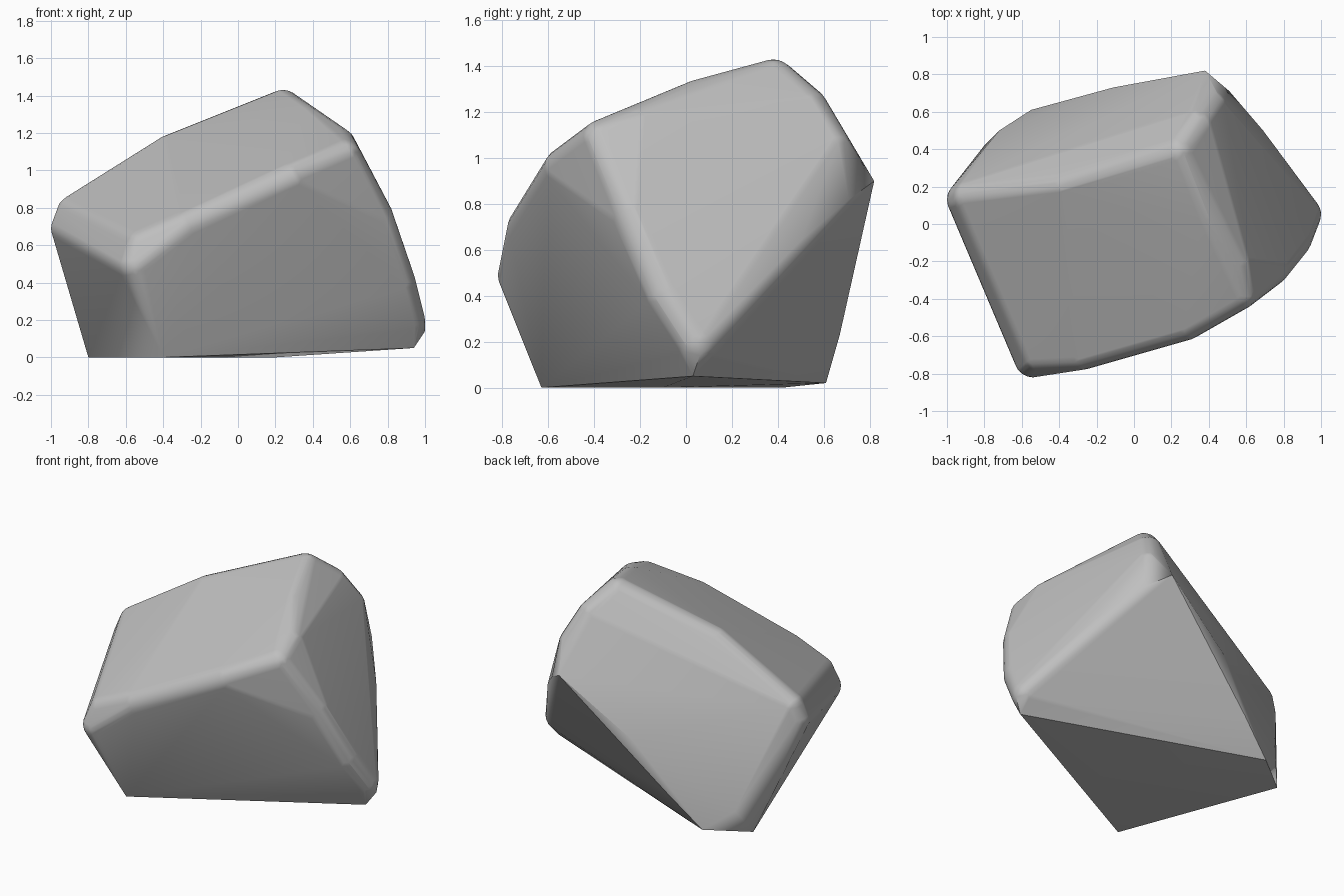
import bpy, bmesh
from mathutils import Matrix

cube = bpy.data.objects.get("Cube")
if cube:
    bpy.data.objects.remove(cube, do_unlink=True)

# Stone colour
stone = bpy.data.materials.new("grey_stone")
stone.use_nodes = True
GREY = (0.52, 0.52, 0.52, 1)
stone.diffuse_color = GREY
stone.node_tree.nodes["Principled BSDF"].inputs["Base Color"].default_value = GREY

# Worn shoulders: centres of the balls that round them off
WEAR = 0.1
shoulders = [
    (-.9, .13, .69), (-.87, .14, .77), (-.36, .2, 1.09), (.24, .38, 1.33),   # back edge of the top slab
    (-.54, -.72, .49), (-.51, -.69, .59), (-.28, -.68, .69), (.28, -.52, .95),  # front edge of the top slab
    (.56, -.36, 1.07), (.53, -.2, 1.13), (.37, .05, 1.24),                   # right edge of the top slab
    (.33, .52, 1.21), (.4, .62, 1.04),                                       # back right edge
    (.73, -.23, .75), (.85, -.08, .4), (.9, .05, .2),                        # front right edge
]
# Freshly broken corners that stay crisp
breaks = [
    (.94, .03, .05), (1, .06, .14), (.83, .28, .43), (.69, .5, .64),   # undercut rim
    (.51, .71, .82), (.38, .82, .9),
    (-.11, .73, .555), (-.33, .67, .23), (-.55, .61, .02),             # undercut back edge
    (-.9, .28, .35), (-.72, .5, .15), (-.8, .42, 0),                   # back left edge
    (-.4, -.63, 0), (.2, -.1, 0),                                      # foot
]

# Gather the rounded and crisp corners
balls = bmesh.new()
for centre in shoulders:
    bmesh.ops.create_icosphere(balls, subdivisions=3, radius=WEAR,
                               matrix=Matrix.Translation(centre))
bm = bmesh.new()
for point in [v.co for v in balls.verts] + breaks:
    bm.verts.new(point)
balls.free()

# Wrap them into one solid stone
bmesh.ops.convex_hull(bm, input=bm.verts)
inner = [v for v in bm.verts if not v.link_faces]
bmesh.ops.delete(bm, geom=inner, context='VERTS')
bmesh.ops.remove_doubles(bm, verts=bm.verts, dist=0.012)
bmesh.ops.recalc_face_normals(bm, faces=bm.faces)

mesh = bpy.data.meshes.new("boulder")
bm.to_mesh(mesh)
bm.free()
mesh.materials.append(stone)
boulder = bpy.data.objects.new("boulder", mesh)
bpy.context.collection.objects.link(boulder)
bpy.context.view_layer.objects.active = boulder
boulder.select_set(True)
bpy.ops.object.shade_smooth_by_angle(angle=0.6)

# Keep the broad faces evenly shaded
weighted = boulder.modifiers.new("even_shading", 'WEIGHTED_NORMAL')
weighted.keep_sharp = True
